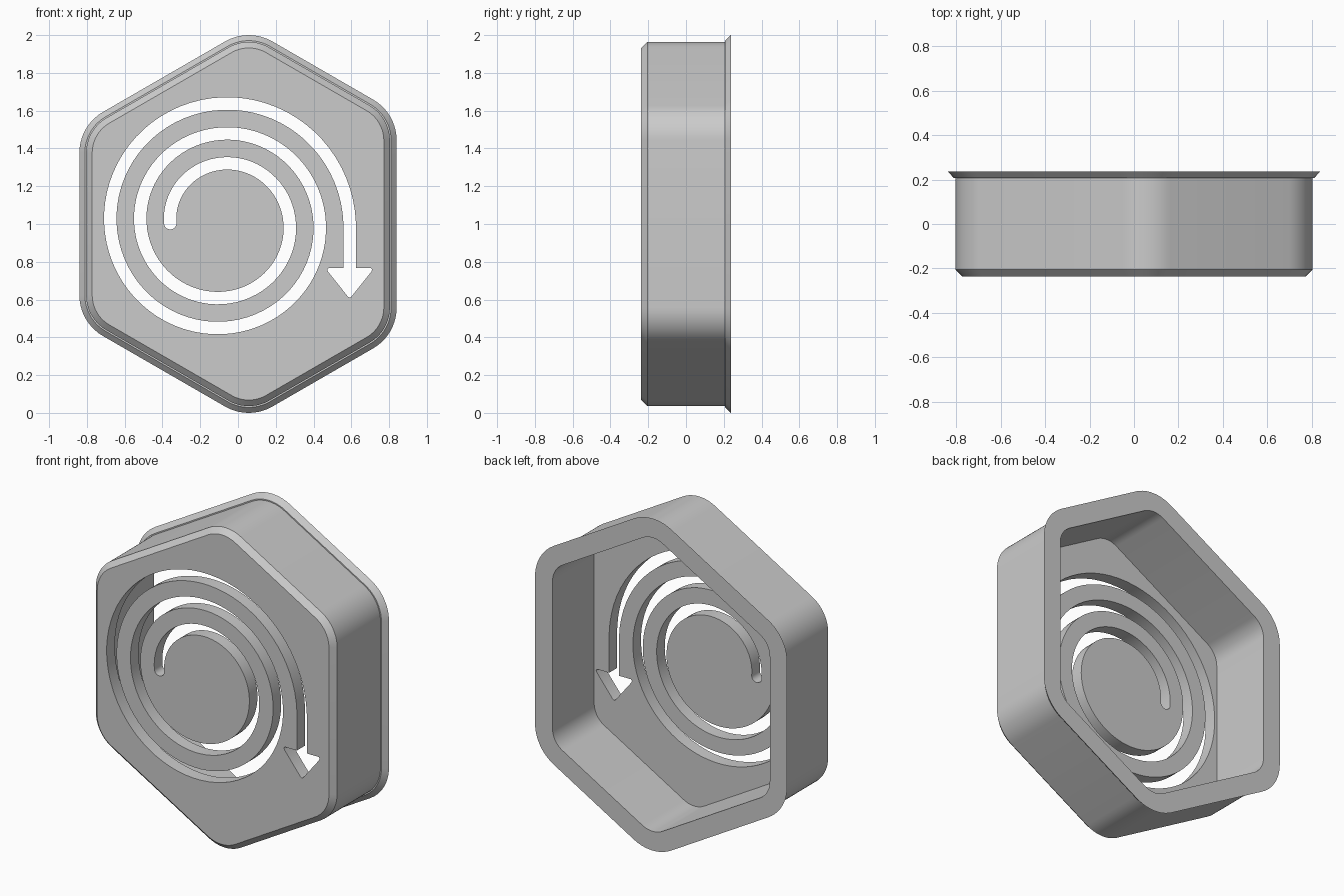
import bpy, bmesh
from math import sin, cos, pi, tan, radians
from mathutils import Vector

default = bpy.data.objects.get("Cube")
if default:
    bpy.data.objects.remove(default)

grey = bpy.data.materials.new("plain grey")
grey.use_nodes = True
colour = (0.6, 0.6, 0.6, 1)
grey.diffuse_color = colour
grey.node_tree.nodes["Principled BSDF"].inputs["Base Color"].default_value = colour

# Hexagon: corner arc centres, with the tip slightly off the middle
RADIUS, HALF_WIDTH, TIP_X = 0.25, 0.84, 0.057
ARC_STEPS = 10
side = HALF_WIDTH - RADIUS
tip_z = 1 - RADIUS
right_z = tip_z - (side - TIP_X) * tan(radians(30))
left_z = tip_z - (side + TIP_X) * tan(radians(30))
centres = [(side, right_z), (TIP_X, tip_z), (-side, left_z),
           (-side, -left_z), (TIP_X, -tip_z), (side, -right_z)]


def hexagon(y, offset):
    """Rounded hexagon outline, grown or shrunk by offset."""
    r = RADIUS + offset
    points = []
    for i, (x, z) in enumerate(centres):
        for k in range(ARC_STEPS + 1):
            a = radians(60 * (i + k / ARC_STEPS))
            points.append(Vector((x + r * cos(a), y, 1 + z + r * sin(a))))
    return points


def loft(name, rings):
    """Closed solid through a list of outlines, capped at both ends."""
    bm = bmesh.new()
    loops = [[bm.verts.new(p) for p in ring] for ring in rings]
    for a, b in zip(loops, loops[1:]):
        for i in range(len(a)):
            j = (i + 1) % len(a)
            bm.faces.new((a[i], a[j], b[j], b[i]))
    bm.faces.new(loops[0])
    bm.faces.new(loops[-1])
    bmesh.ops.recalc_face_normals(bm, faces=bm.faces)
    mesh = bpy.data.meshes.new(name)
    bm.to_mesh(mesh)
    bm.free()
    mesh.materials.append(grey)
    obj = bpy.data.objects.new(name, mesh)
    bpy.context.collection.objects.link(obj)
    return obj


# Open-backed tray: inner floor, inner wall, flared back rim, body, front bevel
tray = loft("hexagonal_tray", [hexagon(y, o) for y, o in (
    (-0.16, -0.116), (0.237, -0.116), (0.237, 0), (0.207, -0.029),
    (0.207, -0.036), (-0.205, -0.036), (-0.237, -0.068))])

# Spiral arrow slot: inner side, arrow head, outer side, round tail
CX, CZ, START, PITCH, HALF = -0.082, 1.004, 0.2765, 0.1587, 0.033
TURNS, STEPS = 2.5, 180
HEAD_Z = 0.767


def spiral(t, shift):
    a = pi - 2 * pi * t
    r = START + PITCH * t + shift
    return (CX + r * cos(a), CZ + r * sin(a))


ts = [TURNS * i / STEPS for i in range(STEPS + 1)]
shaft_x = CX + START + PITCH * TURNS
head = [(-HALF, HEAD_Z), (-0.112, HEAD_Z), (-0.119, 0.760), (-0.115, 0.748),
        (-0.008, 0.614), (0, 0.610)]
head += [(-x, z) for x, z in reversed(head[:-1])]
outline = [spiral(t, -HALF) for t in ts]
outline += [(shaft_x + x, z) for x, z in head]
outline += [spiral(t, HALF) for t in reversed(ts)]
outline += [(CX - START - HALF * cos(a), CZ - HALF * sin(a))
            for a in (pi * k / 10 for k in range(1, 10))]

cutter = loft("slot_cutter", [[Vector((x, y, z)) for x, z in outline]
                              for y in (-0.4, 0.0)])
cutter.hide_render = True

cut = tray.modifiers.new("spiral slot", "BOOLEAN")
cut.operation = "DIFFERENCE"
cut.solver = "EXACT"
cut.object = cutter
bpy.context.view_layer.objects.active = tray
tray.select_set(True)
bpy.ops.object.modifier_apply(modifier=cut.name)
bpy.data.objects.remove(cutter)
bpy.ops.object.shade_smooth_by_angle(angle=radians(30))
